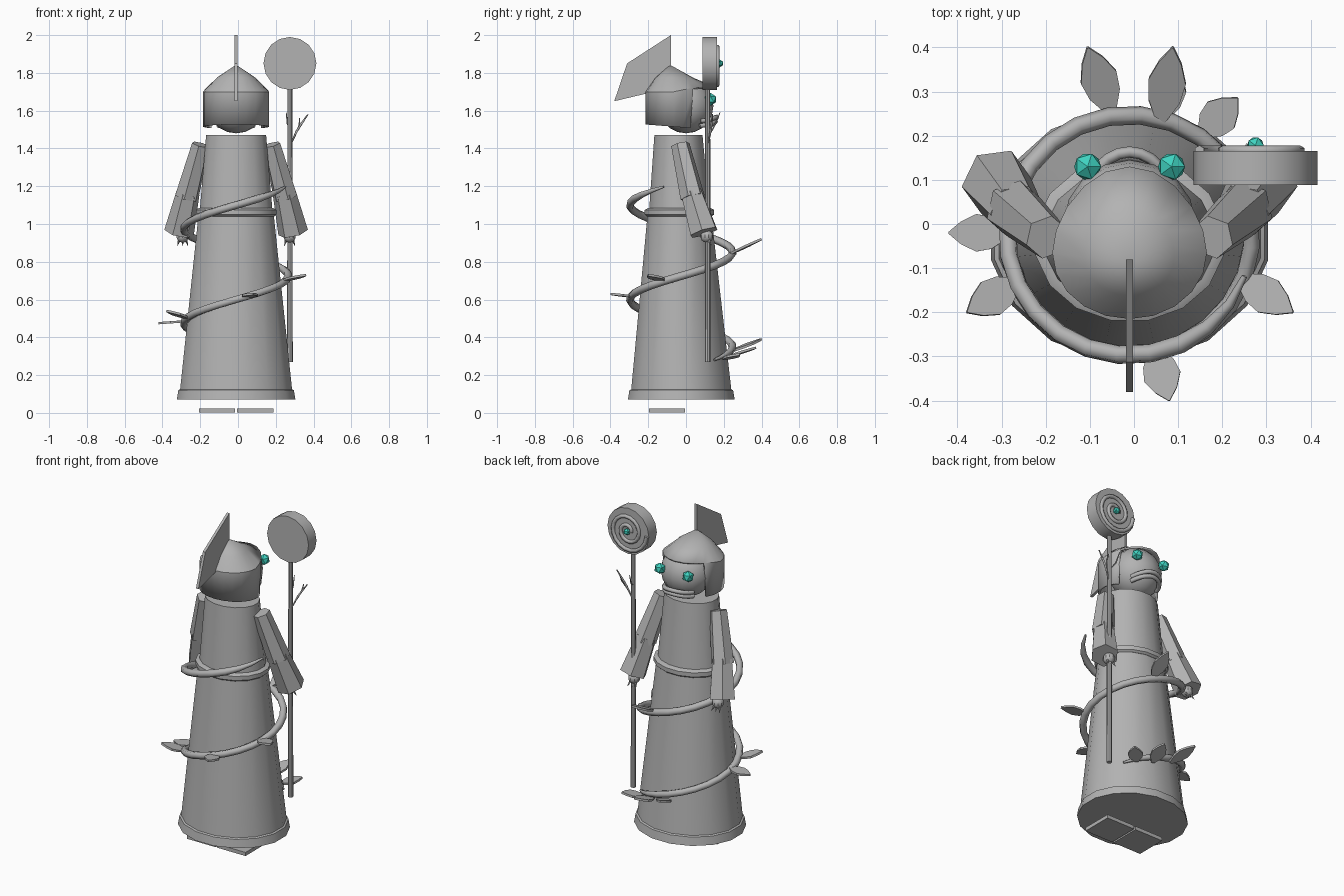
import bpy, bmesh, math
from mathutils import Vector, Matrix

if "Cube" in bpy.data.objects:
    bpy.data.objects.remove(bpy.data.objects["Cube"])

CX = -0.01  # symmetry plane of the figure


def material(name, rgb):
    m = bpy.data.materials.new(name)
    m.diffuse_color = (*rgb, 1)
    m.use_nodes = True
    m.node_tree.nodes["Principled BSDF"].inputs["Base Color"].default_value = m.diffuse_color
    return m


GREY = material("stone grey", (0.45, 0.45, 0.45))
TEAL = material("teal", (0.05, 0.65, 0.53))


def finish(name, bm, mat=GREY):
    bmesh.ops.recalc_face_normals(bm, faces=bm.faces)
    me = bpy.data.meshes.new(name)
    bm.to_mesh(me)
    bm.free()
    ob = bpy.data.objects.new(name, me)
    me.materials.append(mat)
    bpy.context.collection.objects.link(ob)
    return ob


def loft(name, rings, n=16):
    """rings: (z, x radius, y radius, y centre), closed at both ends"""
    bm = bmesh.new()
    loops = []
    for z, rx, ry, cy in rings:
        loops.append([bm.verts.new((CX + rx * math.cos(2 * math.pi * (i + .5) / n),
                                    cy + ry * math.sin(2 * math.pi * (i + .5) / n), z))
                      for i in range(n)])
    for a, b in zip(loops, loops[1:]):
        for i in range(n):
            j = (i + 1) % n
            bm.faces.new((a[i], a[j], b[j], b[i]))
    bm.faces.new(loops[0])
    bm.faces.new(loops[-1])
    return finish(name, bm)


def rod(name, p0, p1, r0, r1, n=6):
    p0, p1 = Vector(p0), Vector(p1)
    d = p1 - p0
    bm = bmesh.new()
    mat = Matrix.Translation((p0 + p1) / 2) @ d.to_track_quat('Z', 'Y').to_matrix().to_4x4()
    bmesh.ops.create_cone(bm, cap_ends=True, segments=n, radius1=r0, radius2=r1,
                          depth=d.length, matrix=mat)
    return finish(name, bm)


def ball(name, c, r, mat=GREY, scale=(1, 1, 1), seg=0):
    bm = bmesh.new()
    m = Matrix.Translation(c) @ Matrix.Diagonal((*scale, 1))
    if seg:
        bmesh.ops.create_uvsphere(bm, u_segments=seg, v_segments=seg // 2 + 2, radius=r, matrix=m)
    else:
        bmesh.ops.create_icosphere(bm, subdivisions=1, radius=r, matrix=m)
    return finish(name, bm, mat)


def box(name, c, size):
    bm = bmesh.new()
    bmesh.ops.create_cube(bm, size=1, matrix=Matrix.Translation(c) @ Matrix.Diagonal((*size, 1)))
    return finish(name, bm)


def tube(name, pts, r, taper=0):
    """swept cord; the last points narrow when taper is set"""
    cu = bpy.data.curves.new(name, 'CURVE')
    cu.dimensions = '3D'
    cu.bevel_depth = r
    cu.bevel_resolution = 1
    cu.use_fill_caps = True
    sp = cu.splines.new('POLY')
    sp.points.add(len(pts) - 1)
    for k, (p, q) in enumerate(zip(sp.points, pts)):
        p.co = (*q, 1)
        if taper:
            p.radius = min(1, 0.3 + 0.25 * min(k, len(pts) - 1 - k))
    cu.materials.append(GREY)
    ob = bpy.data.objects.new(name, cu)
    bpy.context.collection.objects.link(ob)


def leaf(name, base, tip, width=0.085, thick=0.012):
    """flat pointed leaf, nearly horizontal"""
    base, tip = Vector(base), Vector(tip)
    d = tip - base
    side = d.cross(Vector((0, 0, 1))).normalized()
    up = side.cross(d).normalized() * thick / 2
    outline = [(0, .2), (.3, .85), (.55, 1), (.8, .6), (1, .04)]
    shape = [(t, w) for t, w in outline] + [(t, -w) for t, w in reversed(outline)]
    bm = bmesh.new()
    top = [bm.verts.new(base + d * t + side * w * width / 2 + up) for t, w in shape]
    f = bm.faces.new(top)
    ext = bmesh.ops.extrude_face_region(bm, geom=[f])["geom"]
    bmesh.ops.translate(bm, vec=-2 * up, verts=[v for v in ext if isinstance(v, bmesh.types.BMVert)])
    finish(name, bm)


# Robe: skirt with hem, belt, bodice
loft("robe_skirt", [(.07, .32, .288, -.025), (.12, .312, .28, -.025), (.125, .302, .27, -.025),
                    (1.05, .203, .172, -.035)])
loft("belt", [(1.04, .205, .175, -.035), (1.05, .217, .187, -.035),
              (1.075, .217, .187, -.035), (1.085, .2, .168, -.035)])
loft("robe_bodice", [(1.05, .198, .165, -.035), (1.47, .162, .13, -.04)])

# Feet plates
for s in (-1, 1):
    box("foot", (CX + s * .101, -.1, .012), (.192, .19, .022))

# Sleeves, hands and claws
for s in (-1, 1):
    def P(x, y, z):
        return (CX + s * x, y, z)
    rod("upper_sleeve", P(.187, -.03, 1.42), P(.262, .035, 1.14), .05, .066)
    rod("lower_sleeve", P(.255, .03, 1.165), P(.302, .095, .955), .062, .08)
    ball("hand", P(.283, .11, .935), .034, seg=10)
    for k in (-1, 0, 1):
        rod("claw", P(.283 + k * .018, .12, .915), P(.283 + k * .028, .135, .885), .008, .001, 5)

# Head, lips and eyes
ball("head", (CX, 0, 1.625), .145, scale=(1.03, 1, 1), seg=16)
for z, out in ((1.555, .155), (1.53, .148)):
    arc = [(CX + .095 * math.sin(a), -.01 + (out + .018) * math.cos(a * .8), z + .012 * math.cos(2 * a))
           for a in [math.radians(-75 + 15 * i) for i in range(11)]]
    tube("lip", arc, .013)
for s in (-1, 1):
    ball("eye", (CX + s * .095, .13, 1.66), .034, TEAL)

# Hood: open-faced cylinder with conical top
n = 20
bm = bmesh.new()
rows = []
for z, k in ((1.515, 1), (1.7, 1), (1.775, .58)):
    row = []
    for i in range(n):
        a = 2 * math.pi * i / n
        front = max(0, math.sin(a))
        ry = (.15 + .045 * front * (z > 1.6)) * k
        zz = z + (.035 * front if z == 1.7 else 0) - (.012 * math.sin(a) if z < 1.6 else 0)
        row.append(bm.verts.new((CX + .175 * k * math.cos(a), -.065 - .025 * (1 - k) + ry * math.sin(a), zz)))
    rows.append(row)
apex = bm.verts.new((CX, -.085, 1.843))
for i in range(n):
    j = (i + 1) % n
    a = 360 * (i + .5) / n
    if not 30 < a < 150:  # face opening
        bm.faces.new((rows[0][i], rows[0][j], rows[1][j], rows[1][i]))
    bm.faces.new((rows[1][i], rows[1][j], rows[2][j], rows[2][i]))
    bm.faces.new((rows[2][i], rows[2][j], apex))
bmesh.ops.delete(bm, geom=[v for v in bm.verts if not v.link_faces], context='VERTS')
hood = finish("hood", bm)
hood.modifiers.new("thickness", 'SOLIDIFY').thickness = .012

# Crest fin on the back of the hood
bm = bmesh.new()
fin = [(-.38, 1.65), (-.312, 1.85), (-.08, 2.0), (-.08, 1.8), (-.17, 1.7)]
f = bm.faces.new([bm.verts.new((CX - .008, y, z)) for y, z in fin])
ext = bmesh.ops.extrude_face_region(bm, geom=[f])["geom"]
bmesh.ops.translate(bm, vec=(.016, 0, 0), verts=[v for v in ext if isinstance(v, bmesh.types.BMVert)])
finish("crest", bm)

# Staff with disc, spiral, gem and twigs
SX, SY, DZ = .275, .115, 1.85
rod("staff", (SX, SY, .27), (SX, SY, 1.73), .015, .013, 8)
rod("staff_disc", (SX, .088, DZ), (SX, .165, DZ), .14, .14, 16)
spiral = []
for i in range(37):
    a = math.radians(20 * i)
    r = .022 + .105 * i / 36
    spiral.append((SX - r * math.cos(a), .166, DZ + r * math.sin(a)))
tube("disc_spiral", spiral, .012)
ball("staff_gem", (SX, .178, DZ), .021, TEAL)
tube("twig", [(SX, SY, 1.41), (.31, .13, 1.49), (.335, .135, 1.53), (.37, .14, 1.58)], .011, 1)
tube("twig", [(.31, .13, 1.48), (.325, .155, 1.53), (.325, .17, 1.56)], .008, 1)
tube("twig", [(SX, SY, 1.5), (.262, .155, 1.53), (.255, .18, 1.59)], .008, 1)

# Vine winding up the robe
vine = []
for a in range(40, 701, 15):
    t = math.radians(a)
    vine.append((CX + .277 * math.cos(t), -.025 + .272 * math.sin(t), .6 + .5 * (a - 270) / 360))
tube("vine", vine, .021, 1)

# Leaves: base and tip
for base, tip in [((-.05, .25, .33), (-.105, .4, .39)), ((.06, .23, .3), (.09, .37, .345)),
                  ((.15, .2, .285), (.235, .285, .31)), ((.06, .23, .84), (.088, .4, .92)),
                  ((-.28, -.02, .485), (-.42, -.02, .475)), ((-.26, -.13, .5), (-.378, -.2, .54)),
                  ((.235, -.12, .7), (.36, -.2, .73)), ((.045, -.28, .615), (.08, -.4, .63))]:
    leaf("leaf", base, tip)

# Smooth rounded surfaces, keep hard edges
bpy.ops.object.select_all(action='DESELECT')
for ob in bpy.context.scene.objects:
    if ob.type == 'MESH' and ob.name.split('.')[0] in {
            "robe_skirt", "robe_bodice", "belt", "head", "hood", "hand", "staff", "staff_disc"}:
        ob.select_set(True)
        bpy.context.view_layer.objects.active = ob
bpy.ops.object.shade_smooth_by_angle(angle=math.radians(32))
